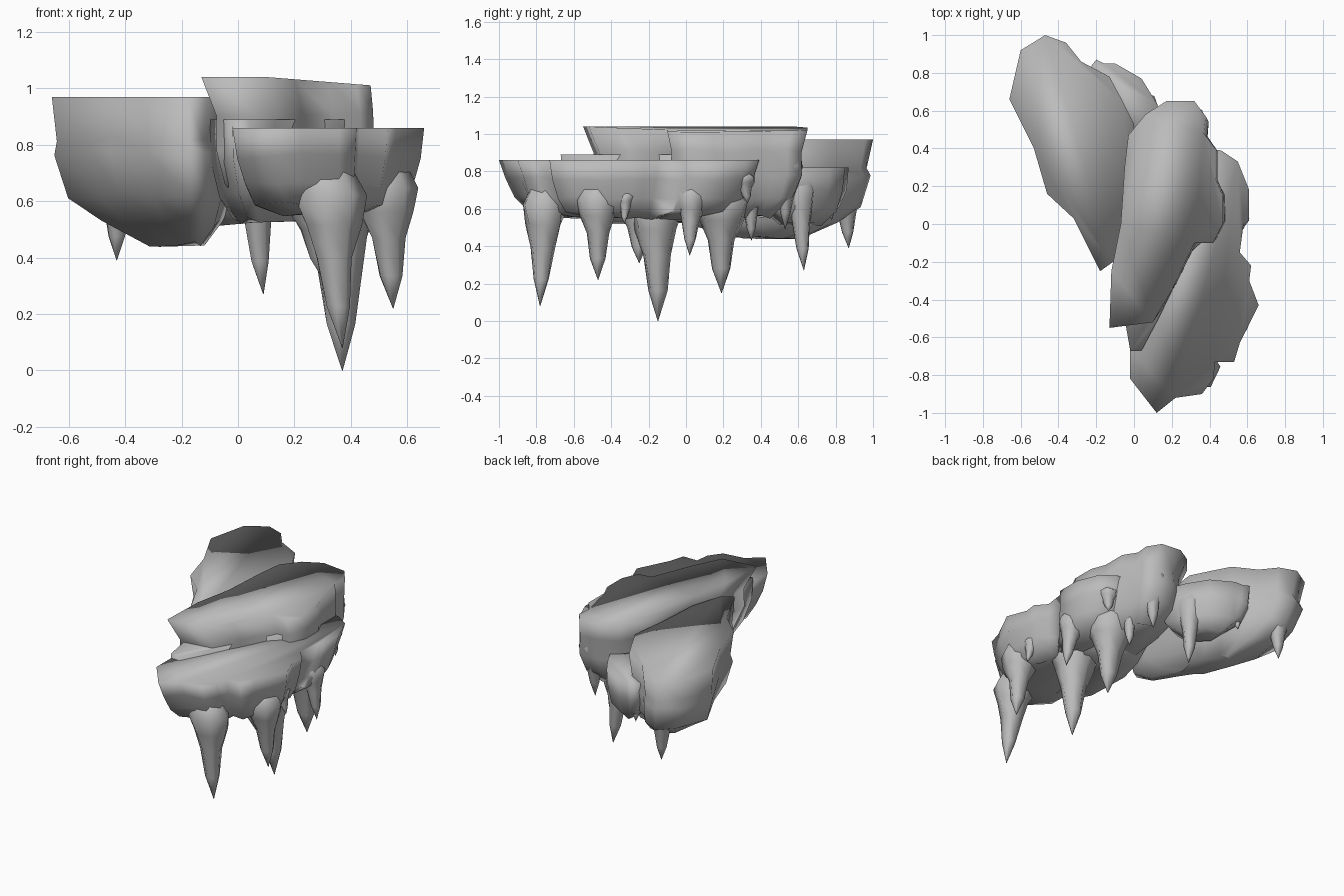
import bpy, math, random
from mathutils import Vector

random.seed(4)
cube = bpy.data.objects.get("Cube")
if cube:
    bpy.data.objects.remove(cube, do_unlink=True)

rock = bpy.data.materials.new("grey_stone")
rock.use_nodes = True
GREY = (0.5, 0.5, 0.5, 1)
rock.diffuse_color = GREY
rock.node_tree.nodes["Principled BSDF"].inputs["Base Color"].default_value = GREY


def loft(name, rings):
    """Skin equal-length rings from top to bottom, closed at both ends."""
    n = len(rings[0])
    verts = [p for ring in rings for p in ring]
    faces = [tuple(range(n))]
    for k in range(len(rings) - 1):
        a, b = k * n, (k + 1) * n
        faces += [(a + i, b + i, b + (i + 1) % n, a + (i + 1) % n) for i in range(n)]
    last = (len(rings) - 1) * n
    faces.append(tuple(last + i for i in reversed(range(n))))
    mesh = bpy.data.meshes.new(name)
    mesh.from_pydata(verts, [], faces)
    mesh.materials.append(rock)
    mesh.shade_smooth()
    obj = bpy.data.objects.new(name, mesh)
    bpy.context.collection.objects.link(obj)


def slab(name, outline, centre, levels, tilt=0.0):
    """Flat-topped rock; levels are (height, outline scale, x shift), the rim stays exact."""
    c = Vector(centre)
    rings = []
    for k, (z, s, dx) in enumerate(levels):
        rough = 0.012 if k else 0.0
        ring = []
        for x, y in outline:
            p = c + (Vector((x, y)) - c) * (s + random.uniform(-rough, rough))
            drop = random.uniform(-rough, rough) if k else tilt * max(0, x - .1)
            ring.append((p.x + dx, p.y, z - drop))
        rings.append(ring)
    loft(name, rings)


def stalactite(name, tip, base, radius, sides=7):
    """Spike with a flared root inside the rock, a slim shaft and a sharp tip."""
    tip, base = Vector(tip), Vector(base)
    rings = []
    for t, r in ((0, .7), (.18, 1.1), (.34, .88), (.52, .58), (.78, .38), (1, .01)):
        c = base.lerp(tip, t)
        ring = []
        for i in range(sides):
            a = math.tau * i / sides
            rr = radius * r * random.uniform(0.9, 1.1)
            ring.append((c.x + rr * math.cos(a), c.y + rr * math.sin(a), c.z))
        rings.append(ring)
    loft(name, rings)


# Back slab: upper rim, then a belly whose keel lies towards the middle
back = [(-.66, .66), (-.53, .4), (-.46, .16), (-.32, .03), (-.18, -.25), (-.11, -.2),
        (-.05, 0), (-.03, .3), (0, .53), (-.06, .65), (-.13, .78), (-.28, .86),
        (-.36, .96), (-.47, 1), (-.6, .92)]
slab("back_slab", back, (-.3, .45),
     [(.97, 1, 0), (.82, .94, 0), (.77, .98, 0), (.62, .89, .02),
      (.52, .66, .05), (.45, .3, .09)])

# Middle slab: the highest, overhanging on one side and sloping out on the other
middle = [(-.13, -.55), (.1, -.52), (.2, -.35), (.32, -.1), (.42, -.1), (.47, 0),
          (.47, .15), (.43, .24), (.43, .4), (.37, .48), (.38, .57), (.32, .65),
          (.17, .65), (.06, .58), (-.03, .47), (-.05, .3), (-.07, 0), (-.12, -.25)]
slab("middle_slab", middle, (.2, .2),
     [(1.04, 1, 0), (.91, .92, .03), (.78, .93, .03), (.66, .83, .03), (.56, .55, .03)],
     tilt=.08)

# Front slab: lowest, running along the side beneath the middle slab
front = [(-.02, -.82), (.12, -1), (.22, -.92), (.36, -.9), (.42, -.82), (.43, -.73),
         (.53, -.73), (.56, -.63), (.66, -.43), (.61, -.3), (.62, -.22), (.56, -.15),
         (.58, 0), (.61, .02), (.61, .18), (.55, .33), (.46, .39), (.3, .4),
         (.2, .1), (.1, -.3), (0, -.55), (-.02, -.67)]
slab("front_slab", front, (.34, -.35),
     [(.86, 1, 0), (.76, .95, 0), (.66, .87, 0), (.59, .78, 0), (.55, .5, 0)])

# Small ledges between the slabs; the front one forms a deep wall behind the front slab
slab("front_ledge", [(-.05, -.5), (-.02, -.67), (.04, -.67), (.13, -.5), (.3, -.15),
                     (.46, 0), (.4, .2), (0, .2), (-.1, -.1)], (.15, -.15),
     [(.89, 1, 0), (.74, .97, 0), (.62, .87, 0), (.53, .68, 0)])
slab("back_ledge", [(-.2, .6), (0, .35), (.2, .45), (.12, .64), (.04, .77), (-.1, .85),
                    (-.16, .85), (-.2, .87), (-.24, .82)], (-.03, .62),
     [(.82, 1, 0), (.7, .95, 0), (.6, .8, 0), (.52, .45, 0)])

# Large and small stalactites: tip, base, radius
spikes = [
    ((.37, -.78, .08), (.31, -.75, .74), .115),
    ((.55, -.47, .22), (.51, -.47, .74), .11),
    ((.37, -.15, 0), (.34, -.16, .74), .135),
    ((.31, -.25, .31), (.25, -.26, .7), .11),
    ((.37, .19, .15), (.35, .19, .74), .135),
    ((.09, .63, .27), (.04, .6, .8), .085),
    ((-.43, .87, .39), (-.43, .85, .78), .085),
    ((.56, .02, .35), (.51, .03, .74), .08),
    ((.29, .53, .49), (.31, .54, .9), .08),
    ((.33, .35, .43), (.32, .34, .72), .06),
    ((.48, .33, .63), (.46, .3, .8), .06),
    ((-.18, .78, .54), (-.18, .76, .72), .045),
    ((.58, -.33, .52), (.54, -.32, .7), .045),
]
for i, (tip, base, r) in enumerate(spikes, 1):
    stalactite(f"stalactite_{i}", tip, base, r)
